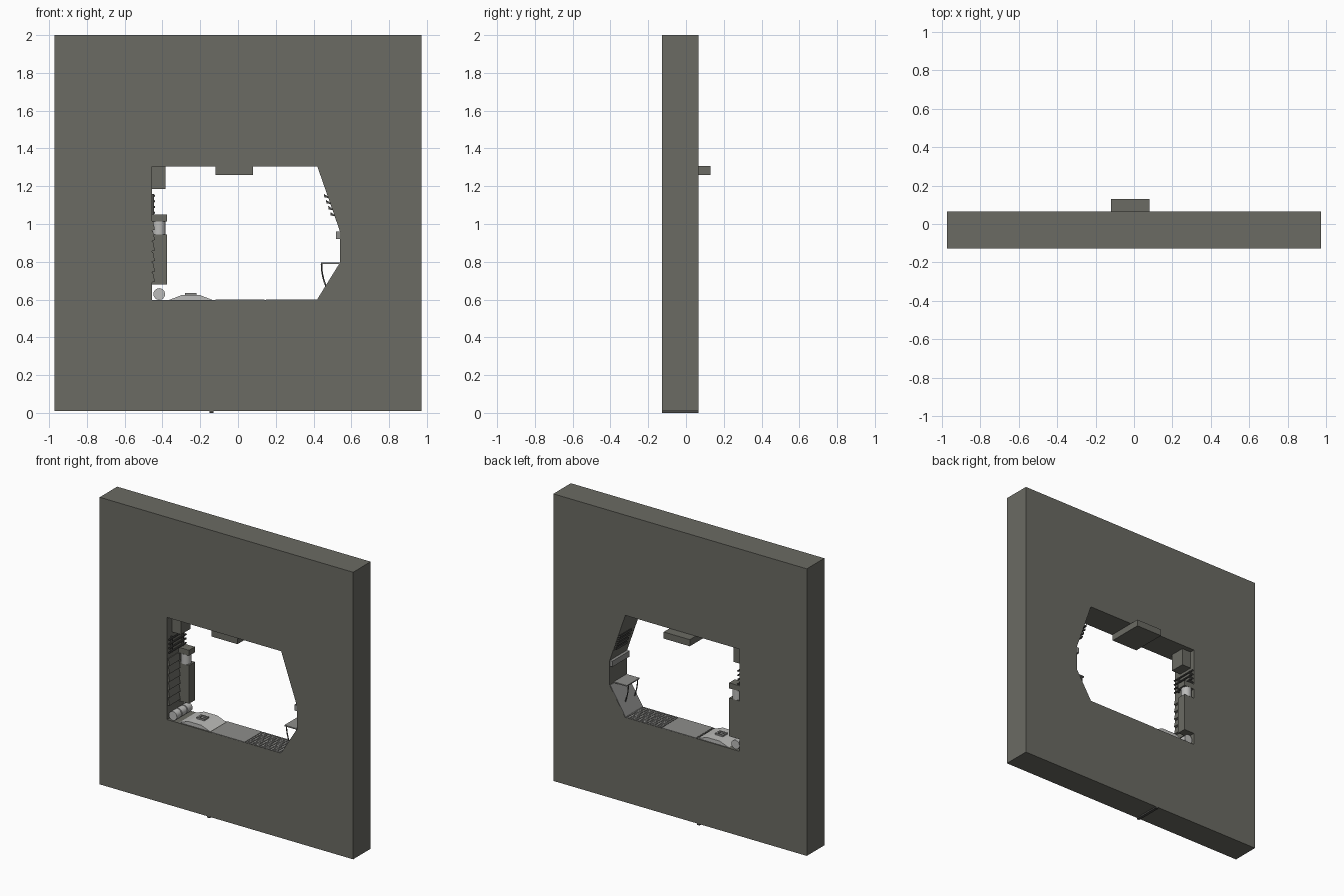
import bpy, bmesh, math
from mathutils import Vector, Matrix

if "Cube" in bpy.data.objects:
    bpy.data.objects.remove(bpy.data.objects["Cube"])


def material(name, c):
    m = bpy.data.materials.new(name)
    m.diffuse_color = (*c, 1)
    m.use_nodes = True
    m.node_tree.nodes["Principled BSDF"].inputs["Base Color"].default_value = m.diffuse_color
    return m


WALL = material("wall_olive_grey", (0.145, 0.145, 0.125))
GREY = material("panel_grey", (0.27, 0.27, 0.26))
LIGHT = material("light_grey", (0.50, 0.50, 0.49))
DARK = material("dark_grey", (0.07, 0.07, 0.065))
Y0, Y1 = -0.127, 0.065          # front and back of the slab


def finish(name, bm, mat, smooth=False):
    bmesh.ops.recalc_face_normals(bm, faces=bm.faces)
    me = bpy.data.meshes.new(name)
    bm.to_mesh(me)
    bm.free()
    me.materials.append(mat)
    for p in me.polygons:
        p.use_smooth = smooth and len(p.vertices) == 4
    ob = bpy.data.objects.new(name, me)
    bpy.context.collection.objects.link(ob)
    return ob


def add_box(bm, x0, x1, y0, y1, z0, z1):
    m = Matrix.Translation(((x0 + x1) / 2, (y0 + y1) / 2, (z0 + z1) / 2))
    m = m @ Matrix.Diagonal((x1 - x0, y1 - y0, z1 - z0, 1))
    bmesh.ops.create_cube(bm, size=1, matrix=m)


def box(name, mat, *dims):
    bm = bmesh.new()
    add_box(bm, *dims)
    return finish(name, bm, mat)


def add_prism(bm, pts, y0, y1):
    a = [bm.verts.new((x, y0, z)) for x, z in pts]
    b = [bm.verts.new((x, y1, z)) for x, z in pts]
    n = len(pts)
    bm.faces.new(a)
    bm.faces.new(b[::-1])
    for i in range(n):
        j = (i + 1) % n
        bm.faces.new((a[i], b[i], b[j], a[j]))


def prism(name, mat, pts, y0, y1):
    bm = bmesh.new()
    add_prism(bm, pts, y0, y1)
    return finish(name, bm, mat)


def add_rod(bm, p, q, r, seg=8):
    p, q = Vector(p), Vector(q)
    d = q - p
    m = Matrix.Translation((p + q) / 2) @ d.to_track_quat('Z', 'Y').to_matrix().to_4x4()
    bmesh.ops.create_cone(bm, cap_ends=True, segments=seg, radius1=r, radius2=r,
                          depth=d.length, matrix=m)


# Slab with the corridor opening: each inner corner pairs with an outer one
inner = [(-.455, .597), (.42, .597), (.54, .79), (.54, .96), (.42, 1.305), (-.455, 1.305)]
outer = [(-.972, .01), (.972, .01), (.972, .79), (.972, .96), (.972, 2), (-.972, 2)]
bm = bmesh.new()
rings = [[bm.verts.new((x, y, z)) for x, z in pts]
         for pts, y in ((outer, Y0), (inner, Y0), (inner, Y1), (outer, Y1))]
for k in range(4):
    a, b = rings[k], rings[(k + 1) % 4]
    for i in range(6):
        j = (i + 1) % 6
        bm.faces.new((a[i], a[j], b[j], b[i]))
finish("corridor_wall", bm, WALL)

# Seam strip under the slab, ceiling lamp housing, upper left duct
box("bottom_seam", DARK, -.15, -.13, Y0, Y1, 0, .012)
box("ceiling_housing", WALL, -.12, .08, -.12, .13, 1.26, 1.306)
box("upper_duct", WALL, -.456, -.385, -.075, .03, 1.185, 1.306)

# Left column with a light round band and a cap
box("column_base", WALL, -.456, -.375, .0, Y1 - .001, .68, .945)
box("column_cap", WALL, -.456, -.375, .0, Y1 - .001, 1.012, 1.05)
bm = bmesh.new()
add_rod(bm, (-.418, .031, .945), (-.418, .031, 1.012), .034, 16)
finish("column_band", bm, LIGHT, True)

# Louvred panel on the left wall
bm = bmesh.new()
for i in range(6):
    z = .69 + i * .055
    add_prism(bm, [(-.457, z), (-.440, z + .005), (-.450, z + .052), (-.457, z + .052)],
              -.12, -.003)
finish("left_louvres", bm, WALL)

# Pipe racks on both side walls
bm = bmesh.new()
for i in range(4):
    z = 1.06 + i * .03
    add_rod(bm, (-.444, -.12, z), (-.444, Y1, z), .006)
for y in (-.09, .03):
    add_box(bm, -.456, -.444, y, y + .012, 1.05, 1.16)
finish("left_pipes", bm, DARK)
bm = bmesh.new()
for i in range(4):
    z = 1.045 + i * .032
    x = .54 - (z - .96) * .12 / .345 - .014
    add_prism(bm, [(x - .006, z), (x + .016, z - .003), (x + .013, z + .005), (x - .008, z + .018)],
              -.06, Y1)
finish("right_rack", bm, DARK)

# Canisters lying on the floor at the left
bm = bmesh.new()
for y in (-.118, -.058, .002):
    add_rod(bm, (-.417, y, .629), (-.417, y + .052, .629), .031, 16)
add_rod(bm, (-.417, -.11, .629), (-.417, .05, .629), .022, 12)
finish("canisters", bm, LIGHT, True)

# Floor: raised hatch with handle, plain panel, grating
prism("floor_hatch", LIGHT,
      [(-.37, .596), (-.30, .623), (-.20, .623), (-.13, .596)], -.118, .058)
bm = bmesh.new()
add_box(bm, -.28, -.22, -.055, -.045, .62, .634)
add_box(bm, -.28, -.22, -.015, -.005, .62, .634)
add_box(bm, -.28, -.268, -.045, -.015, .62, .634)
add_box(bm, -.232, -.22, -.045, -.015, .62, .634)
finish("hatch_handle", bm, GREY)
box("floor_seam", DARK, -.13, -.12, Y0 + .001, Y1 - .001, .59, .5985)
box("floor_panel", GREY, -.12, .14, Y0 + .001, Y1 - .001, .592, .600)
box("grating_bed", DARK, .145, .42, Y0 + .001, Y1 - .001, .592, .598)
bm = bmesh.new()
for i in range(15):
    x = .147 + i * .019
    add_box(bm, x, x + .007, Y0 + .002, Y1 - .002, .597, .600)
for i in range(10):
    y = Y0 + .003 + i * .02
    add_box(bm, .147, .42, y, y + .007, .597, .6005)
finish("floor_grating", bm, GREY)

# Lower right sloped panel, ledge, and fold-out table with curved brace
prism("sloped_panel", GREY, [(.418, .599), (.536, .79), (.541, .79), (.423, .597)],
      Y0 + .001, Y1 - .001)
box("right_ledge", GREY, .52, .541, Y0 + .002, Y1 - .002, .92, .96)
box("table_top", GREY, .44, .541, -.12, .02, .788, .796)
arc = [(.442 + .024 * t * t, .788 - .118 * t) for t in [i / 6 for i in range(7)]]
bm = bmesh.new()
for y in (-.10, .0):
    for (x0, z0), (x1, z1) in zip(arc, arc[1:]):
        add_rod(bm, (x0, y, z0), (x1, y, z1), .004, 6)
finish("table_braces", bm, DARK)
